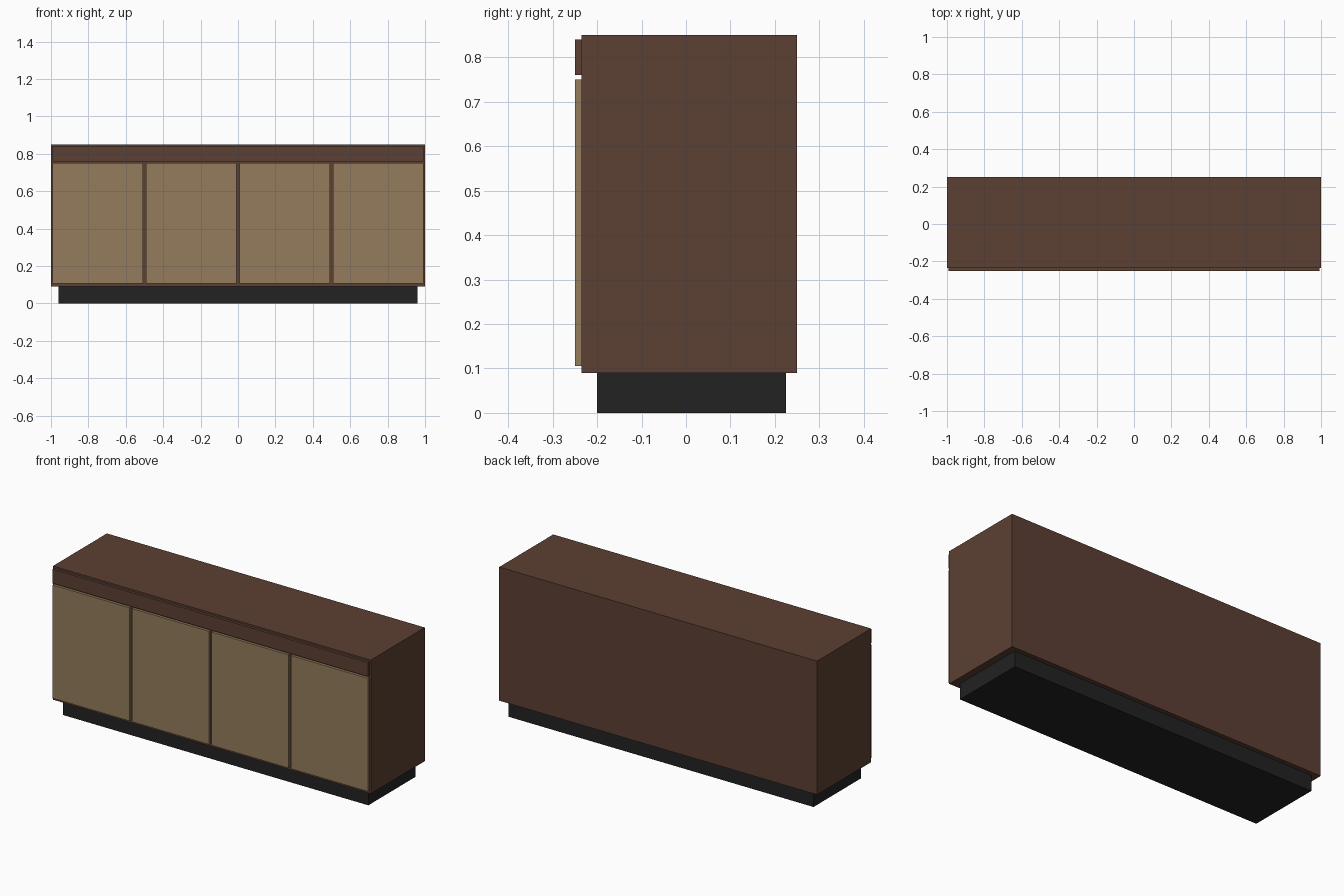
import bpy

if "Cube" in bpy.data.objects:
    bpy.data.objects.remove(bpy.data.objects["Cube"])


def material(name, rgb):
    m = bpy.data.materials.new(name)
    m.diffuse_color = (*rgb, 1)
    m.use_nodes = True
    m.node_tree.nodes["Principled BSDF"].inputs["Base Color"].default_value = m.diffuse_color
    return m


walnut = material("dark_walnut", (0.107, 0.051, 0.033))
oak = material("light_oak", (0.296, 0.204, 0.109))
black = material("plinth_black", (0.016, 0.016, 0.016))


def box(name, x, y, z, mat):
    """Box from (min, max) ranges on each axis."""
    r = (x, y, z)
    bpy.ops.mesh.primitive_cube_add(size=1, location=[(a + b) / 2 for a, b in r])
    o = bpy.context.object
    o.name = name
    o.scale = [b - a for a, b in r]
    bpy.ops.object.transform_apply(location=False, rotation=False, scale=True)
    o.data.materials.append(mat)
    return o


# Recessed base and cabinet carcass
box("plinth", (-0.96, 0.96), (-0.2, 0.225), (0, 0.09), black)
box("cabinet_body", (-1, 1), (-0.235, 0.25), (0.09, 0.85), walnut)

# Long fascia above the doors
box("top_rail", (-0.992, 0.992), (-0.25, -0.235), (0.76, 0.84), walnut)

# Four equal doors
for i in range(4):
    cx = -0.75 + 0.5 * i
    box(f"door_{i + 1}", (cx - 0.2415, cx + 0.2415), (-0.25, -0.235), (0.106, 0.75), oak)
